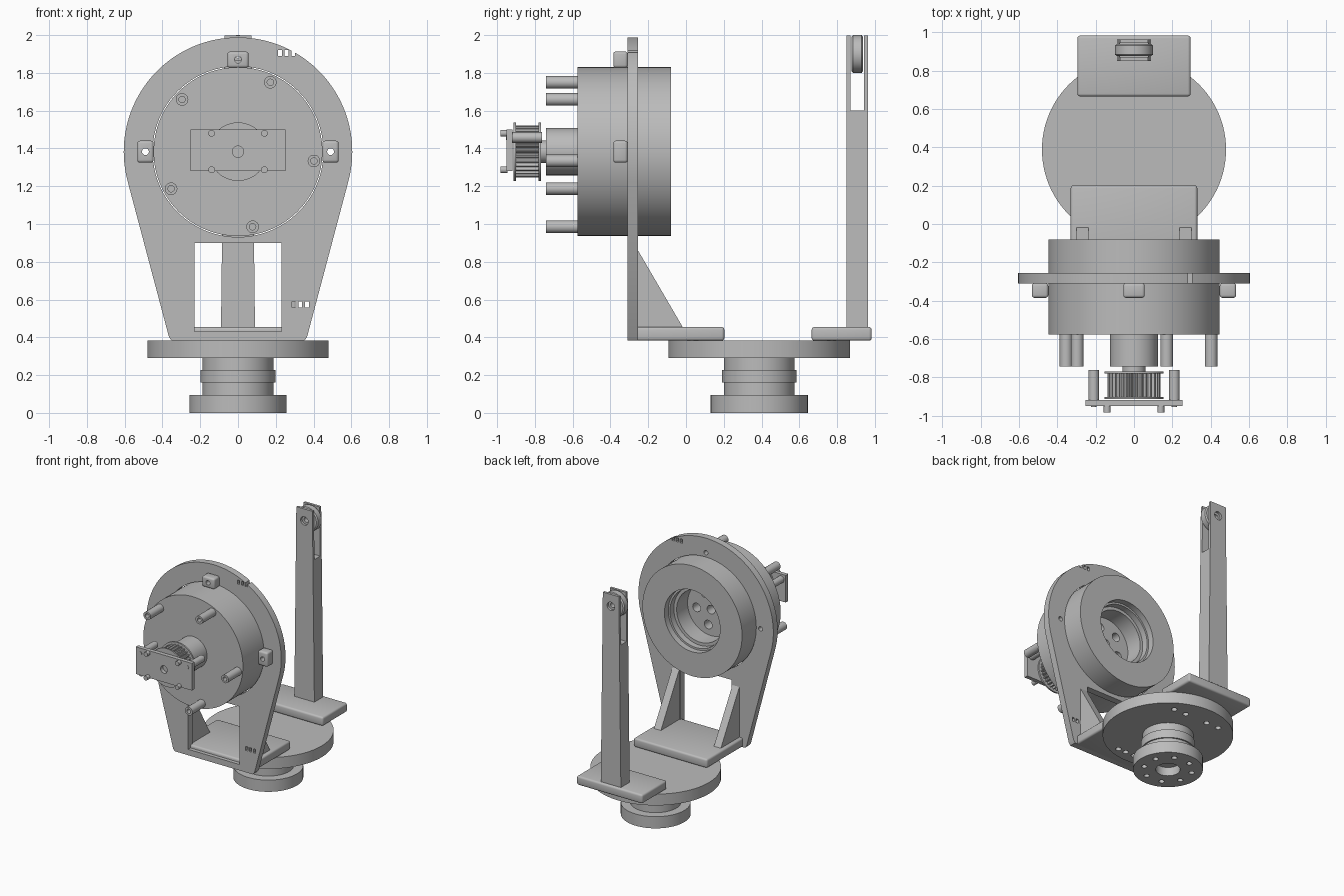
import bpy, bmesh, math
from mathutils import Vector

if "Cube" in bpy.data.objects:
    bpy.data.objects.remove(bpy.data.objects["Cube"])

GREY = (0.5, 0.5, 0.5, 1)
metal = bpy.data.materials.new("plain grey")
metal.use_nodes = True
metal.diffuse_color = GREY
metal.node_tree.nodes["Principled BSDF"].inputs["Base Color"].default_value = GREY

AXIS_Z = 1.383      # height of the drum axis
TABLE_Y = 0.388     # depth of the turntable axis


def finish(bm, name, bevel=0, smooth=True):
    """Turn a bmesh into a shaded object."""
    bmesh.ops.recalc_face_normals(bm, faces=bm.faces)
    mesh = bpy.data.meshes.new(name)
    bm.to_mesh(mesh)
    bm.free()
    mesh.materials.append(metal)
    ob = bpy.data.objects.new(name, mesh)
    bpy.context.collection.objects.link(ob)
    if bevel:
        mod = ob.modifiers.new("rounding", "BEVEL")
        mod.width, mod.segments = bevel, 3
        apply(ob, mod)
    if smooth:
        shade(ob)
    return ob


def activate(ob):
    bpy.ops.object.select_all(action="DESELECT")
    ob.select_set(True)
    bpy.context.view_layer.objects.active = ob


def apply(ob, mod):
    activate(ob)
    bpy.ops.object.modifier_apply(modifier=mod.name)


def shade(ob):
    activate(ob)
    bpy.ops.object.shade_smooth_by_angle(angle=math.radians(30))


def cut(ob, cutters):
    """Subtract the cutters from the object and remove them."""
    for c in cutters:
        c.hide_render = True
        mod = ob.modifiers.new("cut", "BOOLEAN")
        mod.operation, mod.solver, mod.object = "DIFFERENCE", "EXACT", c
        apply(ob, mod)
        bpy.data.objects.remove(c)
    shade(ob)


def box(name, x0, x1, y0, y1, z0, z1, bevel=0):
    bm = bmesh.new()
    bmesh.ops.create_cube(bm, size=1)
    for v in bm.verts:
        v.co = (x1 if v.co.x > 0 else x0, y1 if v.co.y > 0 else y0, z1 if v.co.z > 0 else z0)
    return finish(bm, name, bevel)


def lathe(name, profile, axis, center, n=64):
    """Spin (radius, position) points round the y or z axis through a centre."""
    bm = bmesh.new()
    a, b = center
    place = (lambda r, t: (a + r, t, b)) if axis == "Y" else (lambda r, t: (a + r, b, t))
    verts = [bm.verts.new(place(r, t)) for r, t in profile]
    pairs = zip(verts, verts[1:] + verts[:1])
    edges = [bm.edges.new(p) for p in pairs]
    origin = (a, 0, b) if axis == "Y" else (a, b, 0)
    direction = (0, 1, 0) if axis == "Y" else (0, 0, 1)
    bmesh.ops.spin(bm, geom=verts + edges, cent=origin, axis=direction,
                   angle=math.tau, steps=n, use_merge=True)
    bmesh.ops.remove_doubles(bm, verts=bm.verts, dist=1e-5)
    bmesh.ops.dissolve_degenerate(bm, edges=bm.edges, dist=1e-5)
    return finish(bm, name)


def rod(name, r, t0, t1, center, axis="Y", n=32):
    """Solid cylinder along the y or z axis."""
    bm = bmesh.new()
    ring = [(r * math.cos(math.tau * i / n), r * math.sin(math.tau * i / n)) for i in range(n)]
    a, b = center
    pts = [(a + u, t0, b + v) if axis == "Y" else (a + u, b + v, t0) for u, v in ring]
    face = bm.faces.new([bm.verts.new(p) for p in pts])
    extrude(bm, face, (0, t1 - t0, 0) if axis == "Y" else (0, 0, t1 - t0))
    return finish(bm, name)


def extrude(bm, face, vec):
    out = bmesh.ops.extrude_face_region(bm, geom=[face], use_keep_orig=True)
    moved = [g for g in out["geom"] if isinstance(g, bmesh.types.BMVert)]
    bmesh.ops.translate(bm, verts=moved, vec=Vector(vec))


def prism(name, pts, vec):
    bm = bmesh.new()
    extrude(bm, bm.faces.new([bm.verts.new(p) for p in pts]), vec)
    return finish(bm, name)


def polar(r, deg, cx=0, cy=0):
    return cx + r * math.cos(math.radians(deg)), cy + r * math.sin(math.radians(deg))


# Turntable: bolted flange, banded stem and disc
table = (0, TABLE_Y)
flange = lathe("bottom_flange", [(.09, 0), (.257, 0), (.257, .095), (.09, .095)], "Z", table)
cut(flange, [rod("hole", .021, -.02, .06, polar(.18, 45 * i + 20, *table), "Z", 20) for i in range(8)])
lathe("stem", [(0, .07), (.187, .07), (.187, .16), (.198, .16), (.198, .228),
               (.187, .228), (.187, .3), (0, .3)], "Z", table)
disc = rod("turntable_disc", .48, .29, .382, table, "Z", 96)
screws = [(x, .71) for x in (-.21, -.1, .1, .21)] + [(x, 0) for x in (-.15, -.08, 0, .08, .15)]
cut(disc, [rod("hole", .022, .27, .35, p, "Z", 20) for p in screws])

# Feet of the drum bracket and of the rear post
box("front_foot", -.33, .33, -.28, .203, .382, .455, .015)
box("rear_foot", -.295, .295, .665, .983, .382, .455, .015)

# Upright plate: round head with straight flanks
outline = [polar(.605, -15 + 210 * i / 72, 0, AXIS_Z) for i in range(73)]
outline += [(-.365, .4), (-.35, .382), (.35, .382), (.365, .4)]
plate = prism("upright_plate", [(x, -.31, z) for x, z in outline], (0, .055, 0))
tabs = [(0, AXIS_Z + .487), (.49, AXIS_Z), (-.49, AXIS_Z)]
cuts = [rod("opening", .452, -.4, -.2, (0, AXIS_Z), n=96),
        box("window", -.23, .23, -.4, -.2, .43, .9)]
cuts += [rod("hole", .018, -.4, -.2, p, n=20) for p in tabs]
for x, z, count in ((.295, .575, 3), (.222, 1.905, 3)):
    cuts += [box("slot", x - .01 + .035 * i, x + .01 + .035 * i, -.4, -.2, z - .016, z + .016)
             for i in range(count)]
cut(plate, cuts)

# Gussets between plate and foot
for side, x in (("left", .238), ("right", -.3)):
    prism(side + "_gusset", [(x, -.26, .45), (x, -.015, .45), (x, -.26, .87)], (.062, 0, 0))

# Clamp tabs round the drum
for side, (x, z), (w, h) in zip(("top", "left", "right"), tabs,
                                ((.056, .043), (.043, .058), (.043, .058))):
    tab = box(side + "_clamp_tab", x - w, x + w, -.385, -.309, z - h, z + h, .014)
    cut(tab, [rod("hole", .018, -.5, -.2, (x, z), n=20)])

# Drum with stepped bore at the back
axle = (0, AXIS_Z)
drum = lathe("drum", [(0, -.575), (.447, -.575), (.447, -.08), (.25, -.08), (.25, -.13),
                      (.235, -.13), (.235, -.18), (.21, -.18), (.21, -.32), (0, -.32)], "Y", axle, 96)
cut(drum, [rod("hole", .035, -.4, -.25, p, n=24)
           for p in [axle] + [polar(.13, 65 + 72 * i, *axle) for i in range(5)]])

# Standoffs on the drum face
for i in range(5):
    lathe("drum_standoff", [(.017, -.742), (.033, -.742), (.033, -.57), (.017, -.57)], "Y",
          polar(.405, 65 + 72 * i, *axle), 24)

# Motor boss, shaft and toothed pulley
rod("motor_boss", .125, -.742, -.57, axle, n=48)
rod("motor_shaft", .06, -.9, -.74, axle)
for t in (-.78, -.913):
    rod("pulley_flange", .155, t, t + .012, axle, n=48)
teeth = [polar(.138 if i % 4 < 2 else .122, i * 3, *axle) for i in range(120)]
prism("pulley_teeth", [(x, -.905, z) for x, z in teeth], (0, .13, 0))

# Outer bearing plate with spacers and screws
cover = box("bearing_plate", -.252, .252, -.95, -.918, 1.28, 1.5)
cut(cover, [rod("hole", .03, -1, -.9, axle, n=24)])
for s in (-1, 1):
    rod("plate_spacer", .028, -.92, -.762, (s * .21, 1.458), n=24)
    rod("spacer_screw", .014, -.953, -.94, (s * .21, 1.458), n=16)
    for z in (1.287, 1.48):
        rod("plate_screw", .018, -.983, -.945, (s * .14, z), n=20)

# Rear post: tapered fork holding a roller
fork = prism("rear_post", [(x, .85, z) for x, z in
                           ((-.09, .45), (.09, .45), (.072, 1.997), (-.072, 1.997))], (0, .113, 0))
cut(fork, [box("slot", -.2, .2, .87, .943, 1.6, 2.2),
           rod("hole", .034, .8, 1.1, (0, 1.9), n=24)])
lathe("roller", [(.02, .876), (.09, .876), (.1, .884), (.1, .93), (.09, .938), (.02, .938)],
      "Y", (0, 1.9), 48)
